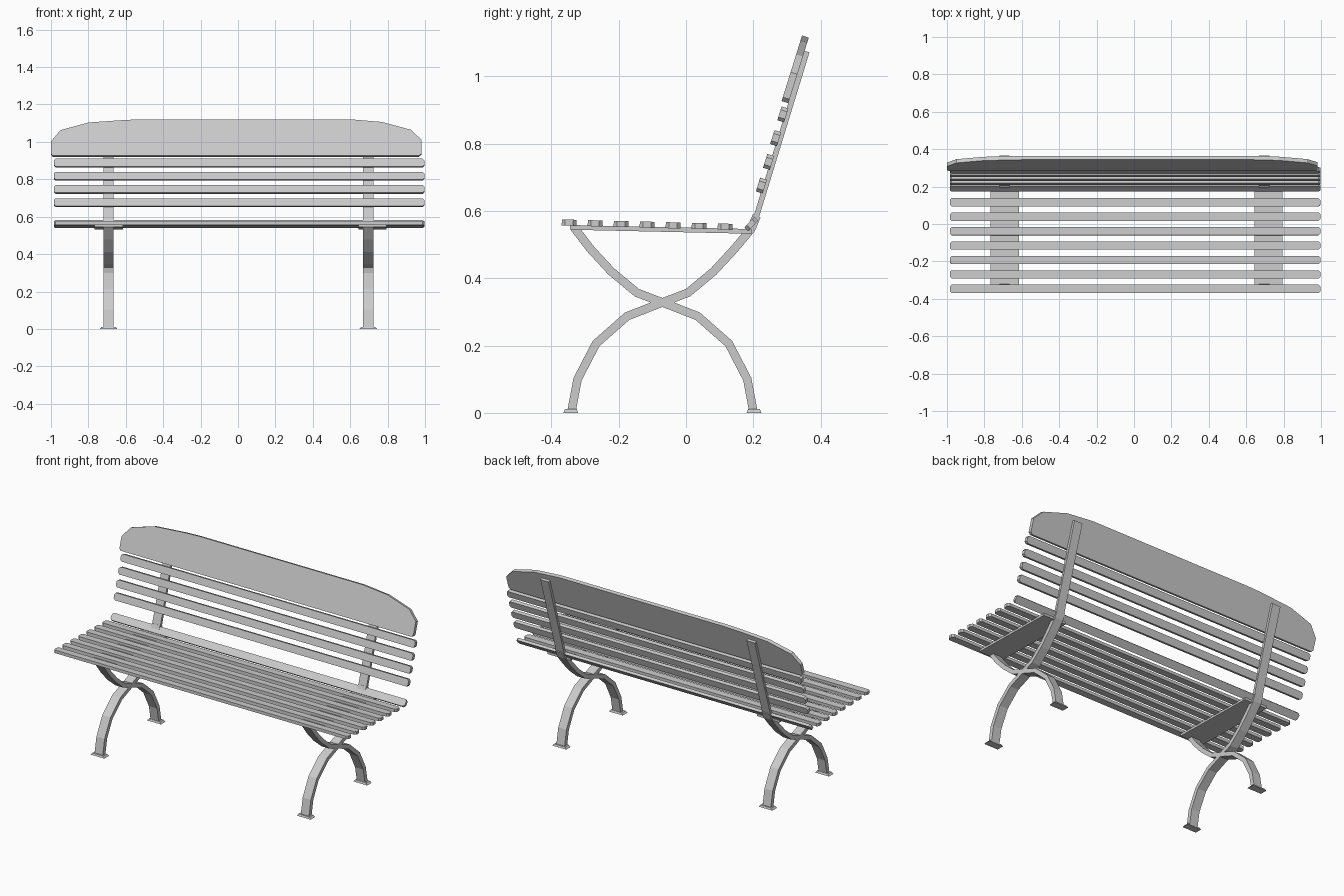
import bpy, bmesh, math
from mathutils import Vector, Matrix

if "Cube" in bpy.data.objects:
    bpy.data.objects.remove(bpy.data.objects["Cube"])


def finish(name, bm):
    bmesh.ops.recalc_face_normals(bm, faces=bm.faces)
    me = bpy.data.meshes.new(name)
    bm.to_mesh(me)
    bm.free()
    ob = bpy.data.objects.new(name, me)
    bpy.context.collection.objects.link(ob)
    return ob


def board(name, outline, thick, y, z, tilt):
    """Flat outline (x, v) given thickness, tilted about x (0 = lying flat)."""
    bm = bmesh.new()
    face = bm.faces.new([bm.verts.new((x, v, -thick / 2)) for x, v in outline])
    ext = bmesh.ops.extrude_face_region(bm, geom=[face])
    top = [g for g in ext["geom"] if isinstance(g, bmesh.types.BMVert)]
    bmesh.ops.translate(bm, verts=top, vec=(0, 0, thick))
    bm.transform(Matrix.Translation((0, y, z)) @ Matrix.Rotation(math.radians(tilt), 4, 'X'))
    return finish(name, bm)


def slat(name, w, thick, y, z, tilt):
    x0, x1, h, c = -0.985, 0.997, w / 2, 0.01
    outline = [(x0 + c, -h), (x1 - c, -h), (x1, -h + c), (x1, h - c),
               (x1 - c, h), (x0 + c, h), (x0, h - c), (x0, -h + c)]
    return board(name, outline, thick, y, z, tilt)


def bar(name, path, thick, width, x):
    """Flat bar following a (y, z) path with mitred corners."""
    pts = [Vector(p) for p in path]
    bm = bmesh.new()
    rings = []
    for i, p in enumerate(pts):
        a = (p - pts[i - 1]).normalized() if i else None
        b = (pts[i + 1] - p).normalized() if i < len(pts) - 1 else None
        a, b = a or b, b or a
        t = (a + b).normalized()
        n = Vector((-t.y, t.x)) * (thick / 2 / max(t.dot(a), 0.5))
        rings.append([bm.verts.new((x + sx * width / 2, p.x + s * n.x, p.y + s * n.y))
                      for sx, s in ((-1, -1), (1, -1), (1, 1), (-1, 1))])
    for r, q in zip(rings, rings[1:]):
        for k in range(4):
            bm.faces.new((r[k], r[(k + 1) % 4], q[(k + 1) % 4], q[k]))
    bm.faces.new(rings[0])
    bm.faces.new(rings[-1])
    return finish(name, bm)


def foot(name, x, y):
    bm = bmesh.new()
    bmesh.ops.create_cube(bm, size=1)
    for v in bm.verts:
        k = 0.8 if v.co.z > 0 else 1.0
        v.co = (x + v.co.x * 0.094 * k, y + v.co.y * 0.044 * k, (v.co.z + 0.5) * 0.011)
    return finish(name, bm)


# seat slats
for i in range(7):
    slat(f"seat_slat_{i + 1}", 0.044, 0.018, -0.347 + i * 0.0772, 0.565 - i * 0.002, -1.5)
slat("seat_rear_slat", 0.044, 0.016, 0.194, 0.561, 48)

# back slats
TILT = 72.7
for i in range(4):
    slat(f"back_slat_{i + 1}", 0.043, 0.021, 0.224 + i * 0.0212, 0.675 + i * 0.0705, TILT)

# wide top board with arched upper edge
top_outline = [(-0.99, 0), (0.968, 0), (0.98, 0.012), (0.98, 0.09), (0.925, 0.145),
               (0.77, 0.189), (0.597, 0.204), (-0.51, 0.204), (-0.607, 0.2),
               (-0.8, 0.186), (-0.95, 0.143), (-1.0, 0.08), (-1.0, 0.012)]
board("top_board", top_outline, 0.021, 0.294, 0.923, TILT)

# crossed curved legs, back posts, seat supports and feet
half = [(0.27, 0.005), (0.252, 0.1), (0.197, 0.206), (0.105, 0.287), (0, 0.328),
        (-0.076, 0.357), (-0.152, 0.42), (-0.213, 0.486), (-0.262, 0.55)]
CROSS = -0.07
for side, x, px in (("left", -0.692, -0.69), ("right", 0.697, 0.719)):
    bar(f"{side}_rear_leg", [(CROSS + y, z) for y, z in half], 0.025, 0.055, x)
    bar(f"{side}_front_leg", [(CROSS - y, z) for y, z in half[:-1]] + [(0.194, 0.547), (0.21, 0.585)],
        0.025, 0.055, x)
    bar(f"{side}_back_post", [(0.205, 0.57), (0.359, 1.073)], 0.016, 0.055, x)
    bar(f"{side}_seat_support", [(-0.345, 0.551), (0.195, 0.539)], 0.014, 0.152, px)
    foot(f"{side}_front_foot", x, -0.342)
    foot(f"{side}_rear_foot", x, 0.202)
